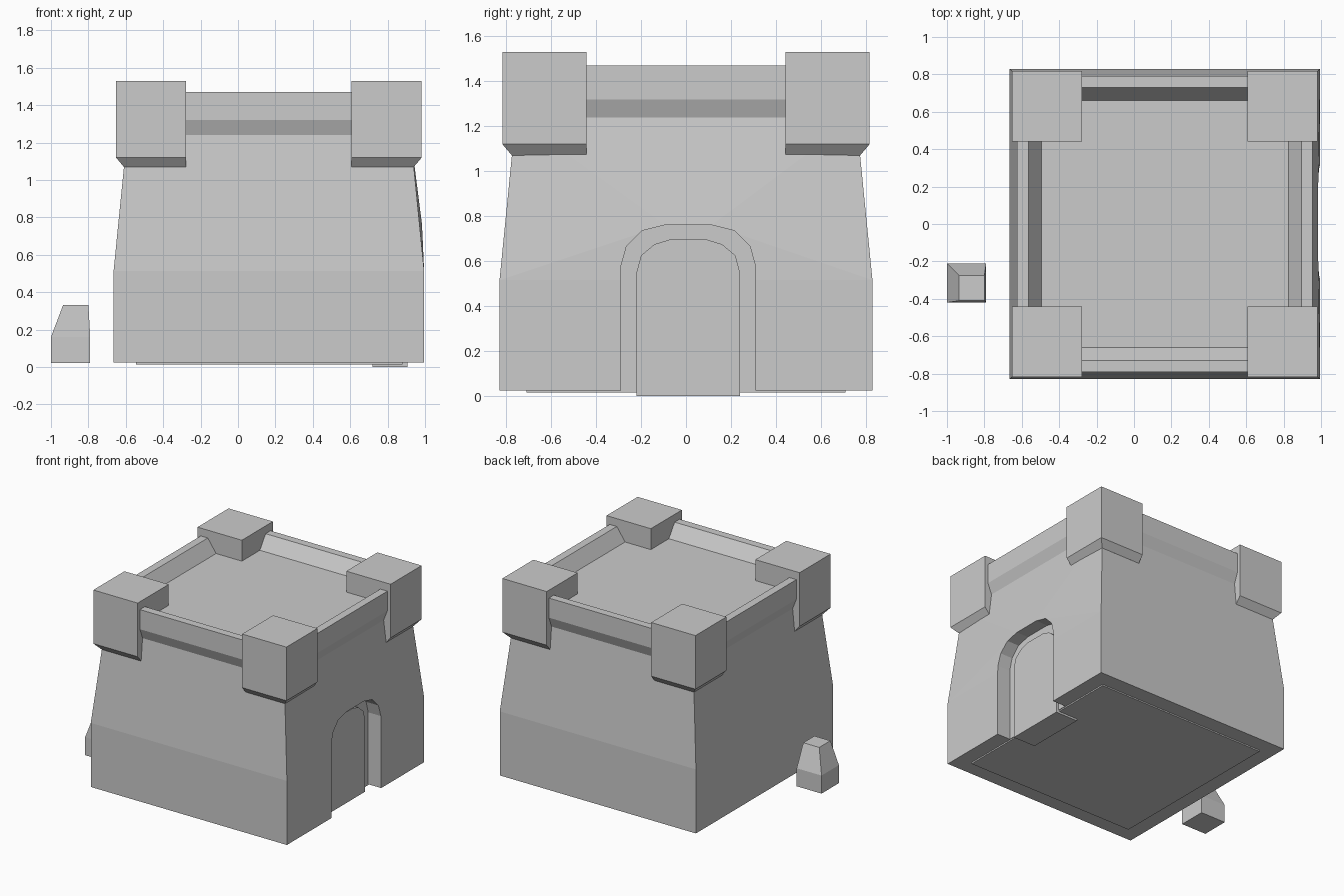
import bpy, bmesh

if "Cube" in bpy.data.objects:
    bpy.data.objects.remove(bpy.data.objects["Cube"])

CX = 0.165  # tower centre in x


def finish(name, bm):
    bmesh.ops.recalc_face_normals(bm, faces=bm.faces)
    me = bpy.data.meshes.new(name)
    bm.to_mesh(me)
    bm.free()
    ob = bpy.data.objects.new(name, me)
    bpy.context.collection.objects.link(ob)
    return ob


def rect(x0, x1, y0, y1, z):
    return [(x0, y0, z), (x1, y0, z), (x1, y1, z), (x0, y1, z)]


def square(h, z):
    return rect(CX - h, CX + h, -h, h, z)


def loft(name, rings, cap_start=True):
    bm = bmesh.new()
    vs = [[bm.verts.new(p) for p in r] for r in rings]
    n = len(vs[0])
    for a, b in zip(vs, vs[1:]):
        for i in range(n):
            j = (i + 1) % n
            bm.faces.new((a[i], a[j], b[j], b[i]))
    if cap_start:
        bm.faces.new(vs[0][::-1])
    bm.faces.new(vs[-1])
    return finish(name, bm)


def arch(name, x0, x1, z0, half):
    # half: right half of the arch outline, mirrored about y = 0.01
    pts = [(half[0][0], z0)] + half
    outline = pts + [(-y, z) for y, z in reversed(pts)]
    return loft(name, [[(x, y + 0.01, z) for y, z in outline] for x in (x0, x1)])


# Tapered wall body, with the door side bulging slightly over the arch
bm = bmesh.new()
pts = square(0.83, 0.025) + square(0.83, 0.515) + square(0.758, 1.24)
pts += [(0.984, -0.095, 0.76), (0.984, 0.115, 0.76)]
for p in pts:
    bm.verts.new(p)
bmesh.ops.convex_hull(bm, input=bm.verts)
bmesh.ops.dissolve_limit(bm, angle_limit=0.002, verts=bm.verts, edges=bm.edges)
body = finish("tower_body", bm)

# Doorway recess
cutter = arch("doorway_cutter", 0.885, 1.1, -0.1,
              [(0.30, 0.575), (0.275, 0.665), (0.205, 0.735), (0.105, 0.76)])
cutter.hide_render = True
cutter.hide_viewport = True
cutter.display_type = 'WIRE'
mod = body.modifiers.new("doorway", 'BOOLEAN')
mod.operation = 'DIFFERENCE'
mod.solver = 'EXACT'
mod.object = cutter

# Door panel
arch("door", 0.72, 0.907, 0.0,
     [(0.23, 0.55), (0.21, 0.625), (0.15, 0.675), (0.085, 0.695)])

# Parapet with flared underside, sloped inner wall and roof floor
loft("parapet", [square(0.758, 1.24), square(0.79, 1.32), square(0.79, 1.47),
                 square(0.73, 1.47), square(0.66, 1.37)], cap_start=False)

# Corner turrets with chamfered outer undersides
for sx in (-1, 1):
    for sy in (-1, 1):
        rings = []
        for outer, z in ((0.775, 1.07), (0.817, 1.12), (0.817, 1.53)):
            xs = sorted((CX + sx * 0.442, CX + sx * outer))
            ys = sorted((sy * 0.442, sy * outer))
            rings.append(rect(*xs, *ys, z))
        loft("corner_turret", rings)

# Base plate under the tower
loft("base_plate", [rect(-0.545, 0.88, -0.71, 0.71, z) for z in (0.015, 0.06)])

# Small stone post beside the tower
loft("stone_post", [rect(-1.0, -0.79, -0.42, -0.21, 0.022),
                    rect(-1.0, -0.79, -0.42, -0.21, 0.16),
                    rect(-0.935, -0.80, -0.41, -0.275, 0.333)])
